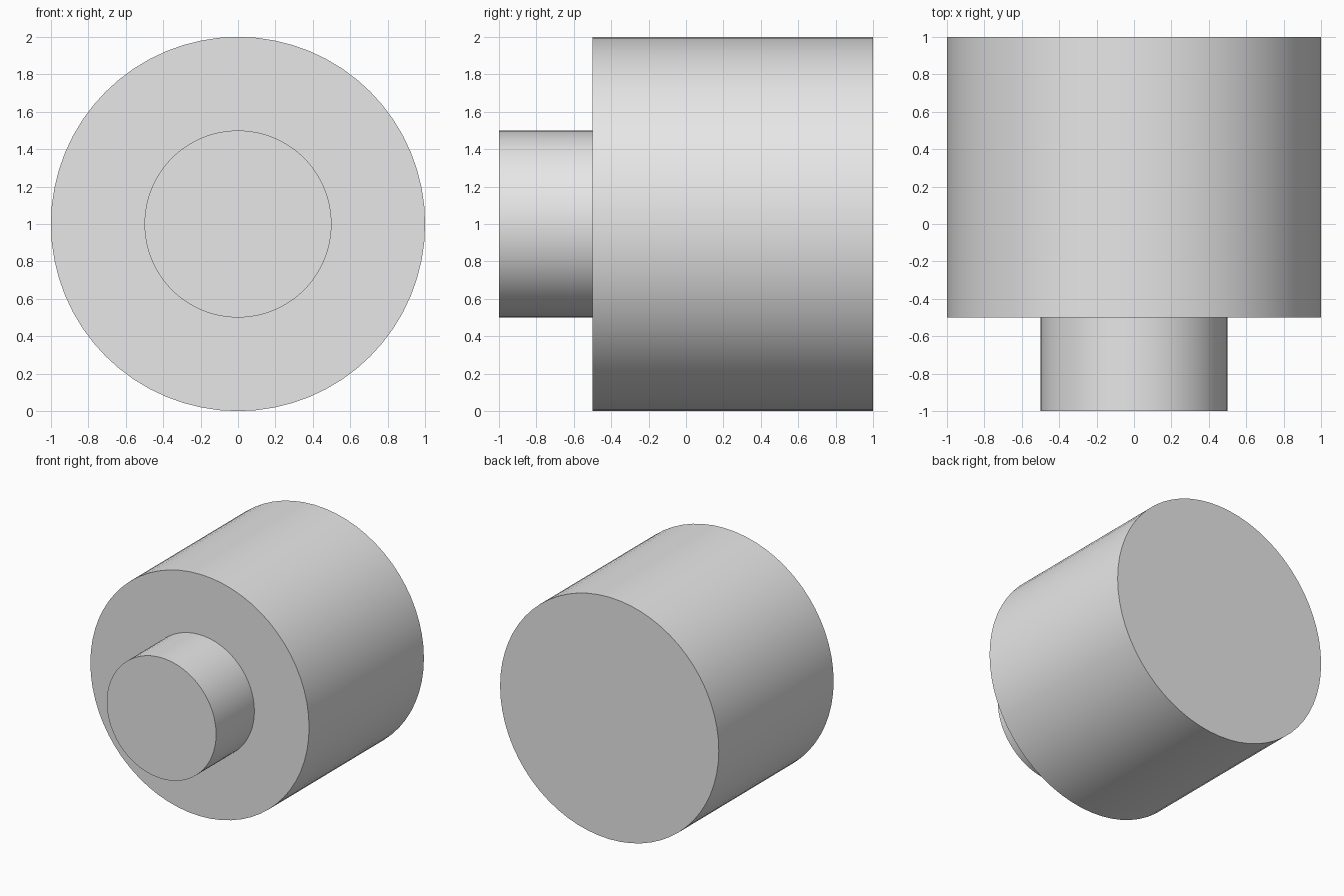
import bpy
import math

cube = bpy.data.objects.get("Cube")
if cube:
    bpy.data.objects.remove(cube, do_unlink=True)

# Single plain grey finish
grey = bpy.data.materials.new("light_grey")
colour = (0.8, 0.8, 0.8, 1.0)
grey.use_nodes = True
grey.diffuse_color = colour
grey.node_tree.nodes["Principled BSDF"].inputs["Base Color"].default_value = colour


def cylinder(name, radius, y_front, y_back):
    """Cylinder lying along y at mid height, with smooth sides and sharp rims."""
    bpy.ops.mesh.primitive_cylinder_add(
        vertices=64, radius=radius, depth=y_back - y_front,
        location=(0, (y_front + y_back) / 2, 1), rotation=(math.pi / 2, 0, 0))
    part = bpy.context.object
    part.name = name
    part.data.materials.append(grey)
    bpy.ops.object.transform_apply(location=False, rotation=True, scale=False)
    bpy.ops.object.shade_smooth_by_angle(angle=math.radians(30))
    return part


# Wide drum at the back, narrow stub at the front
cylinder("main_drum", 1.0, -0.5, 1.0)
cylinder("front_stub", 0.5, -1.0, -0.5)
